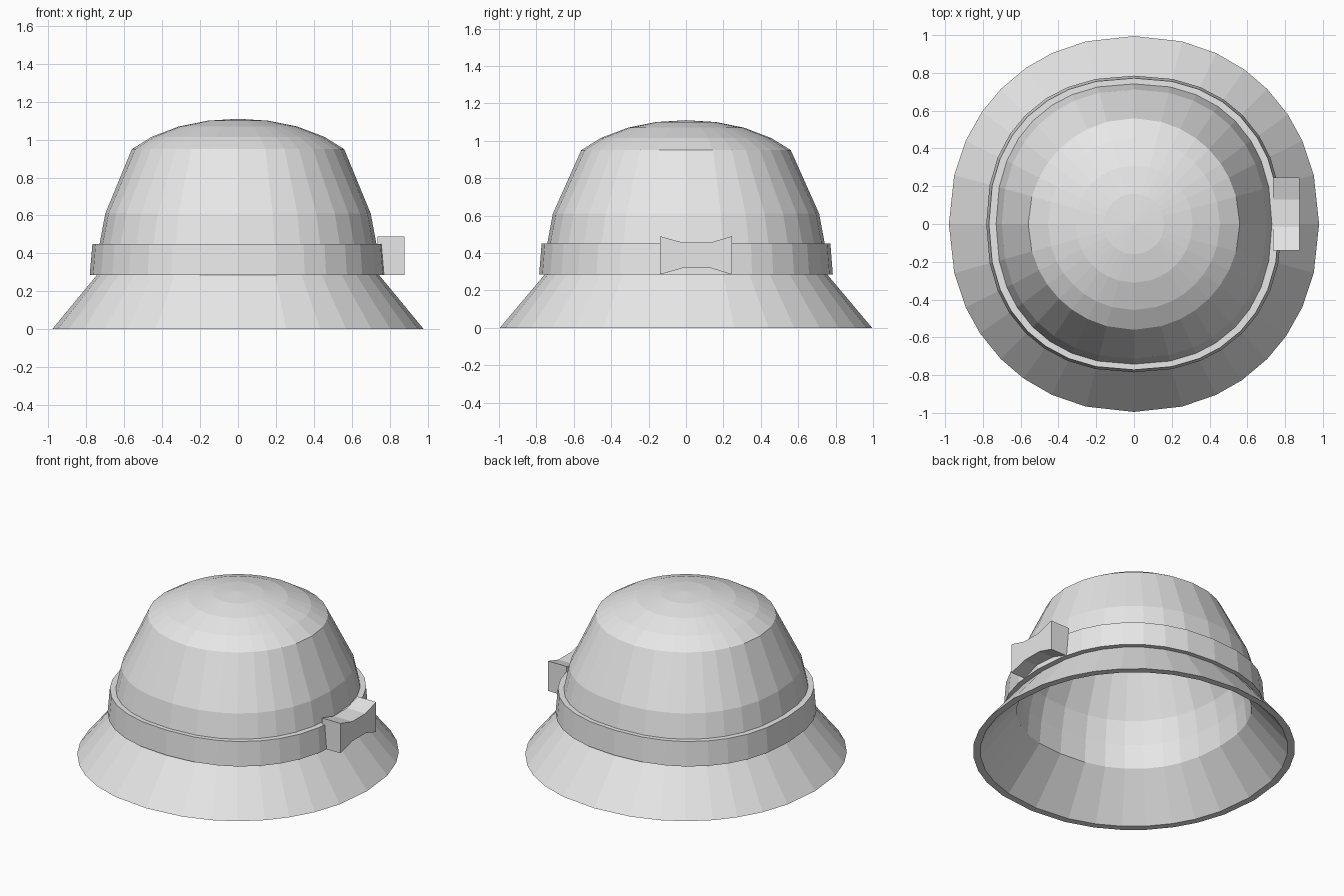
import bpy, bmesh, math

cube = bpy.data.objects.get("Cube")
if cube:
    bpy.data.objects.remove(cube, do_unlink=True)

grey = bpy.data.materials.new("grey_felt")
grey.use_nodes = True
grey.diffuse_color = (0.8, 0.8, 0.8, 1)
grey.node_tree.nodes["Principled BSDF"].inputs["Base Color"].default_value = (0.8, 0.8, 0.8, 1)

# Uneven spacing of the facets around one quarter, repeated four times
QUARTER = [0, 15, 26, 35, 45, 54, 64, 75]
ANGLES = [math.radians(90 * q + a) for q in range(4) for a in QUARTER]


def finish(bm, name):
    bmesh.ops.remove_doubles(bm, verts=bm.verts, dist=0.0005)
    bmesh.ops.recalc_face_normals(bm, faces=bm.faces)
    mesh = bpy.data.meshes.new(name)
    bm.to_mesh(mesh)
    bm.free()
    mesh.materials.append(grey)
    obj = bpy.data.objects.new(name, mesh)
    bpy.context.collection.objects.link(obj)
    return obj


def loft(name, profile, closed=False):
    """Join rounded-square rings given as (x radius, y radius, z, squareness)."""
    bm = bmesh.new()
    rings = []
    for rx, ry, z, p in profile:
        ring = []
        for a in ANGLES:
            c, s = math.cos(a), math.sin(a)
            d = (abs(c) ** p + abs(s) ** p) ** (-1 / p)
            ring.append(bm.verts.new((rx * d * c, ry * d * s, z)))
        rings.append(ring)
    pairs = list(zip(rings, rings[1:]))
    if closed:
        pairs.append((rings[-1], rings[0]))
    n = len(ANGLES)
    for low, high in pairs:
        for i in range(n):
            j = (i + 1) % n
            bm.faces.new((low[i], low[j], high[j], high[i]))
    return finish(bm, name)


# Hat: outer skin from rim to crown, then a thinner copy back down inside
outer = [
    (0.98, 0.995, 0, 2.1),
    (0.745, 0.755, 0.285, 2.25),
    (0.73, 0.742, 0.45, 2.25),
    (0.7, 0.712, 0.61, 2.2),
    (0.56, 0.56, 0.95, 2),
    (0.455, 0.455, 1.015, 2),
    (0.31, 0.31, 1.07, 2),
    (0.16, 0.16, 1.1, 2),
    (0, 0, 1.11, 2),
]
WALL = 0.045
inner = [(max(rx - WALL, 0), max(ry - WALL, 0), z - WALL * (z / 1.11) ** 2, p)
         for rx, ry, z, p in outer]
loft("hat", outer + inner[::-1] + outer[:1])

# Ribbon band around the base of the crown
loft("hat_band", [
    (0.782, 0.785, 0.285, 2.25),
    (0.768, 0.772, 0.45, 2.25),
    (0.715, 0.725, 0.45, 2.25),
    (0.73, 0.74, 0.285, 2.25),
], closed=True)

# Bow: flared ends and a narrow knot, extruded outwards from the band
bow = bmesh.new()
outline = [(-0.14, 0.285), (-0.015, 0.32), (0.13, 0.32), (0.245, 0.285),
           (0.245, 0.49), (0.13, 0.455), (-0.015, 0.455), (-0.14, 0.49)]
near = [bow.verts.new((0.735, y, z)) for y, z in outline]
far = [bow.verts.new((0.877, y, z)) for y, z in outline]
for i in range(8):
    j = (i + 1) % 8
    bow.faces.new((near[i], near[j], far[j], far[i]))
for side in (near, far):
    for i in range(3):
        bow.faces.new((side[i], side[i + 1], side[6 - i], side[7 - i]))
finish(bow, "bow")
